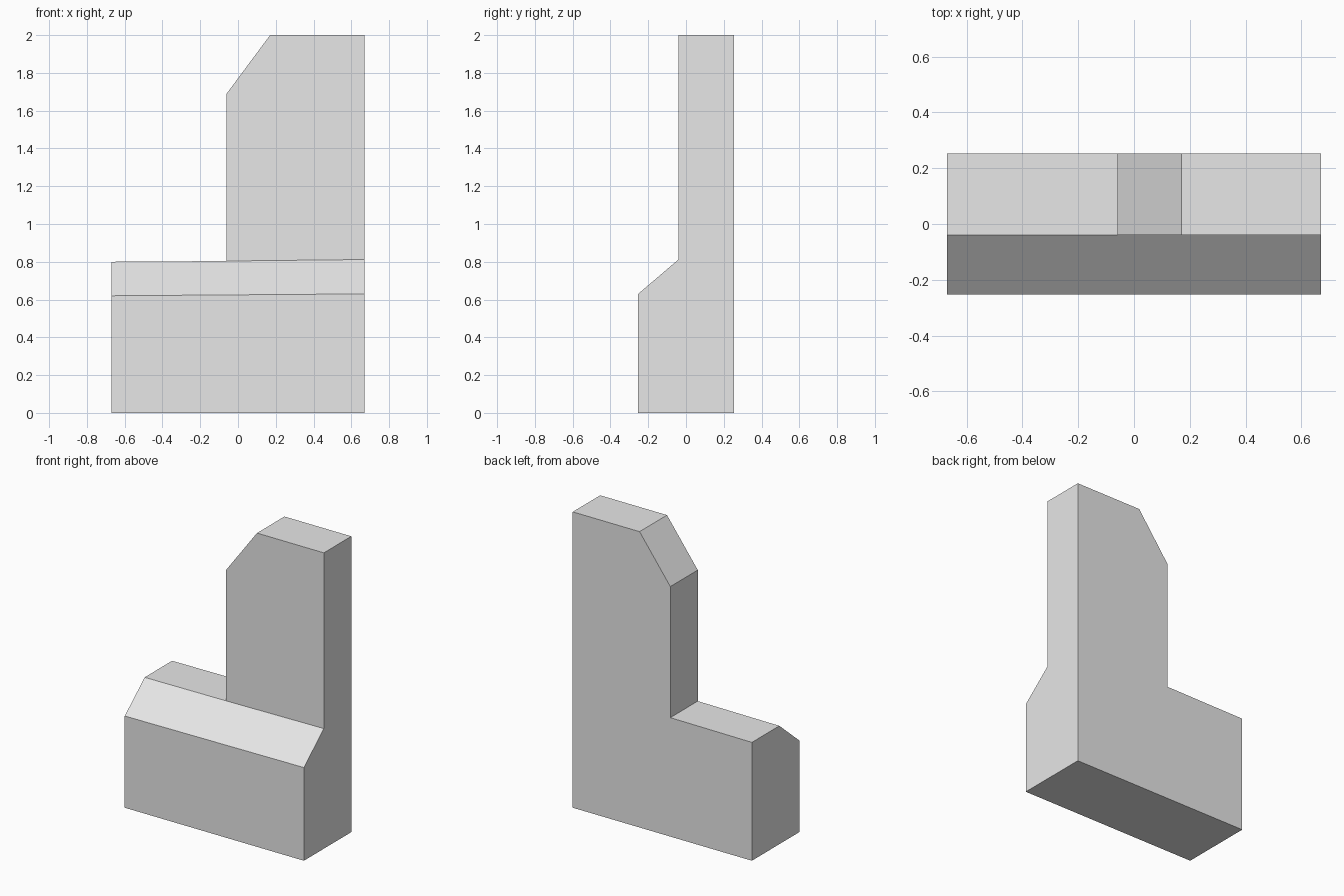
import bpy, bmesh

if "Cube" in bpy.data.objects:
    bpy.data.objects.remove(bpy.data.objects["Cube"])

BACK, STEP, FRONT = 0.253, -0.04, -0.253
LEFT, RIGHT = -0.67, 0.67

mat = bpy.data.materials.new("plain grey")
mat.diffuse_color = (0.8, 0.8, 0.8, 1)
mat.use_nodes = True
mat.node_tree.nodes["Principled BSDF"].inputs["Base Color"].default_value = mat.diffuse_color

bm = bmesh.new()


def row(points, y):
    return [bm.verts.new((x, y, z)) for x, z in points]


# Upper outline of the slab, from the left ridge end over the tower to the right
top = [(LEFT, 0.80), (-0.06, 0.804), (-0.06, 1.69), (0.17, 2.0), (RIGHT, 2.0)]
back = row([(LEFT, 0)] + top + [(RIGHT, 0)], BACK)
step = row(top + [(RIGHT, 0.812)], STEP)
# Front panel below the slightly tilted slope
front = row([(LEFT, 0), (LEFT, 0.62), (RIGHT, 0.63), (RIGHT, 0)], FRONT)

# Tops and tower sides joining the slab's front and back outlines
for i in range(4):
    bm.faces.new((step[i], step[i + 1], back[i + 2], back[i + 1]))

bm.faces.new(back)                                                      # back
bm.faces.new(step[1:])                                                  # tower front
bm.faces.new(front)                                                     # base front
bm.faces.new((front[1], step[0], step[1], step[5], front[2]))           # slope
bm.faces.new((front[0], front[1], step[0], back[1], back[0]))           # left side
bm.faces.new((front[3], front[2], step[5], step[4], back[5], back[6]))  # right side
bm.faces.new((front[0], front[3], back[6], back[0]))                    # underside
bmesh.ops.recalc_face_normals(bm, faces=bm.faces)

mesh = bpy.data.meshes.new("stepped_block")
bm.to_mesh(mesh)
bm.free()
mesh.materials.append(mat)
bpy.context.collection.objects.link(bpy.data.objects.new("stepped_block", mesh))
